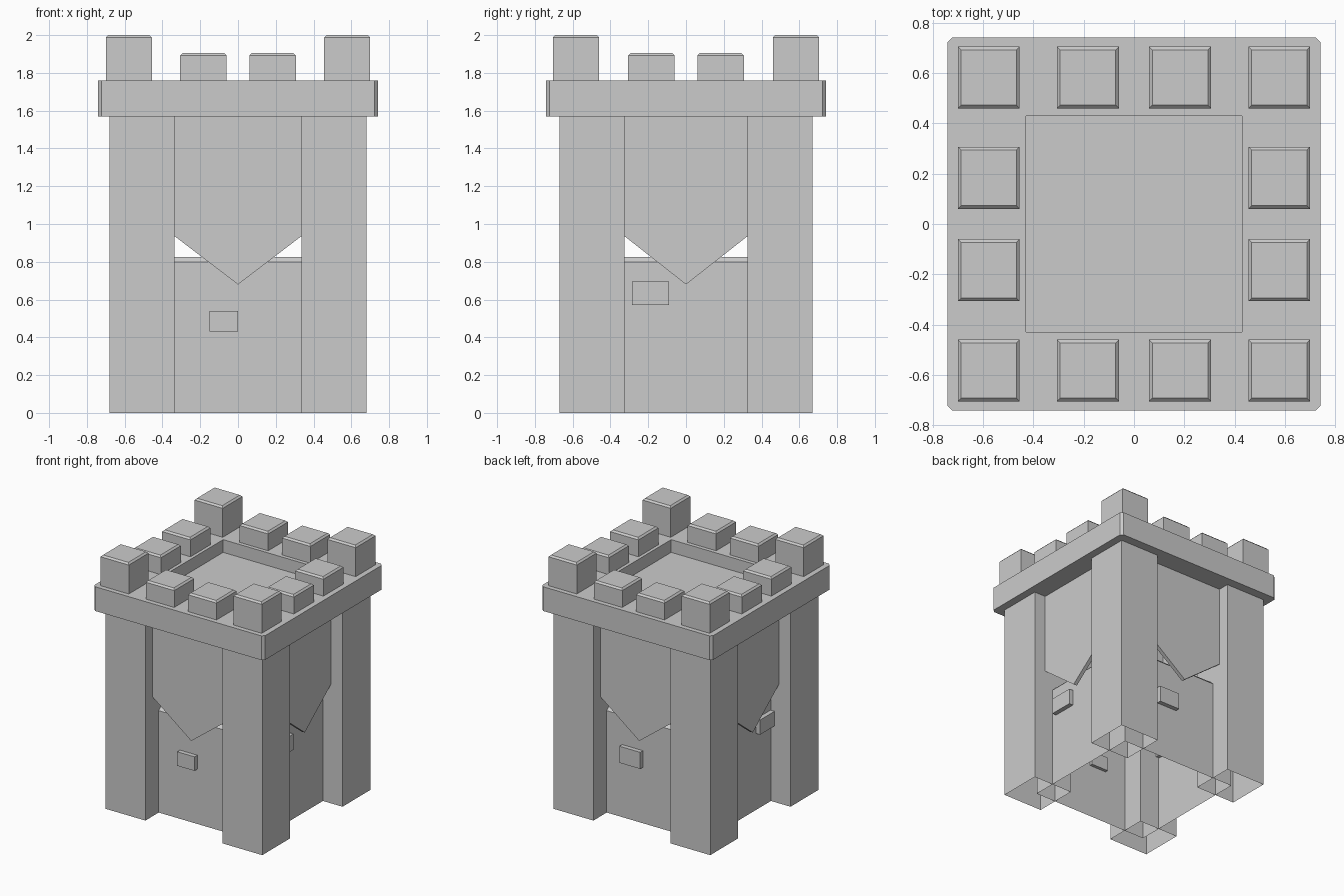
import bpy, bmesh
from mathutils import Vector, Matrix

if "Cube" in bpy.data.objects:
    bpy.data.objects.remove(bpy.data.objects["Cube"], do_unlink=True)

stone = bpy.data.materials.new("grey_stone")
stone.use_nodes = True
GREY = (0.6, 0.6, 0.6, 1)
stone.diffuse_color = GREY
stone.node_tree.nodes["Principled BSDF"].inputs["Base Color"].default_value = GREY


def finish(name, bm):
    bmesh.ops.recalc_face_normals(bm, faces=bm.faces)
    mesh = bpy.data.meshes.new(name)
    bm.to_mesh(mesh)
    bm.free()
    mesh.materials.append(stone)
    obj = bpy.data.objects.new(name, mesh)
    bpy.context.collection.objects.link(obj)
    return obj


def new_box(x, y, z):
    """Box mesh from (low, high) ranges on each axis."""
    bm = bmesh.new()
    bmesh.ops.create_cube(bm, size=1)
    centre = Vector([(r[0] + r[1]) / 2 for r in (x, y, z)])
    size = Vector([r[1] - r[0] for r in (x, y, z)])
    bmesh.ops.transform(bm, matrix=Matrix.Translation(centre) @ Matrix.Diagonal(size).to_4x4(),
                        verts=bm.verts)
    bm.normal_update()
    return bm


def facing(bm, sign):
    return [f for f in bm.faces if f.normal.z * sign > 0.9]


def box(name, x, y, z, top_bevel=0, open_bottom=False):
    bm = new_box(x, y, z)
    if top_bevel:
        edges = list(facing(bm, 1)[0].edges)
        bmesh.ops.bevel(bm, geom=edges, offset=top_bevel, segments=1, affect='EDGES')
        bm.normal_update()
    if open_bottom:
        bmesh.ops.delete(bm, geom=facing(bm, -1), context='FACES')
    return finish(name, bm)


def span(low, high, sign):
    return (low, high) if sign > 0 else (-high, -low)


# Hollow inner walls, open underneath
box("inner_walls", (-0.51, 0.51), (-0.505, 0.505), (0, 0.825), 0.025, True)

# Corner pillars and tall corner merlons
for sx, xn in ((-1, "right"), (1, "left")):
    for sy, yn in ((-1, "front"), (1, "back")):
        box(f"{yn}_{xn}_pillar", span(0.335, 0.68, sx), span(0.325, 0.67, sy),
            (0, 1.57), open_bottom=True)
        box(f"{yn}_{xn}_corner_merlon", span(0.455, 0.70, sx), span(0.46, 0.705, sy),
            (1.76, 2.0), 0.013)

# Short merlons, two on each side
for s, end in ((-1, "first"), (1, "second")):
    mid = span(0.06, 0.307, s)
    for t, (yn, xn) in ((-1, ("front", "right")), (1, ("back", "left"))):
        box(f"{yn}_{end}_merlon", mid, span(0.46, 0.705, t), (1.76, 1.905), 0.013)
        box(f"{xn}_{end}_merlon", span(0.455, 0.70, t), mid, (1.76, 1.905), 0.013)

# Parapet platform with sunken deck and chamfered corners
bm = new_box((-0.742, 0.742), (-0.742, 0.742), (1.57, 1.76))
top = facing(bm, 1)
bmesh.ops.inset_region(bm, faces=top, thickness=0.312, use_even_offset=True)
deck = bmesh.ops.extrude_face_region(bm, geom=top)
bmesh.ops.translate(bm, vec=(0, 0, -0.10),
                    verts=[v for v in deck["geom"] if isinstance(v, bmesh.types.BMVert)])
bmesh.ops.delete(bm, geom=[f for f in top if f.is_valid], context='FACES_ONLY')
corners = [e for e in bm.edges
           if abs(e.verts[0].co.z - e.verts[1].co.z) > 0.15]
bmesh.ops.bevel(bm, geom=corners, offset=0.02, segments=1, affect='EDGES')
finish("parapet_platform", bm)


# Pointed hanging panels, one on each side
def panel(name, half, turn):
    bm = bmesh.new()
    outline = [(-half, 1.57), (-half, 0.935), (0, 0.68), (half, 0.935), (half, 1.57)]
    face = bm.faces.new([bm.verts.new((x, -0.58, z)) for x, z in outline])
    back = bmesh.ops.extrude_face_region(bm, geom=[face])
    bmesh.ops.translate(bm, vec=(0, 0.03, 0),
                        verts=[v for v in back["geom"] if isinstance(v, bmesh.types.BMVert)])
    bmesh.ops.rotate(bm, verts=bm.verts, matrix=Matrix.Rotation(turn, 3, 'Z'))
    finish(name, bm)


QUARTER = 1.5707963
for i, side in enumerate(("front", "left", "back", "right")):
    panel(f"{side}_pointed_panel", 0.325 if i % 2 else 0.335, i * QUARTER)

# Loose bricks standing proud of the walls
box("front_brick", (-0.15, 0), (-0.54, -0.48), (0.43, 0.54))
box("back_brick", (0.02, 0.20), (0.48, 0.54), (0.44, 0.57))
box("left_brick", (0.48, 0.545), (-0.285, -0.09), (0.57, 0.695))
box("right_brick", (-0.545, -0.48), (-0.32, -0.14), (0.60, 0.715))
